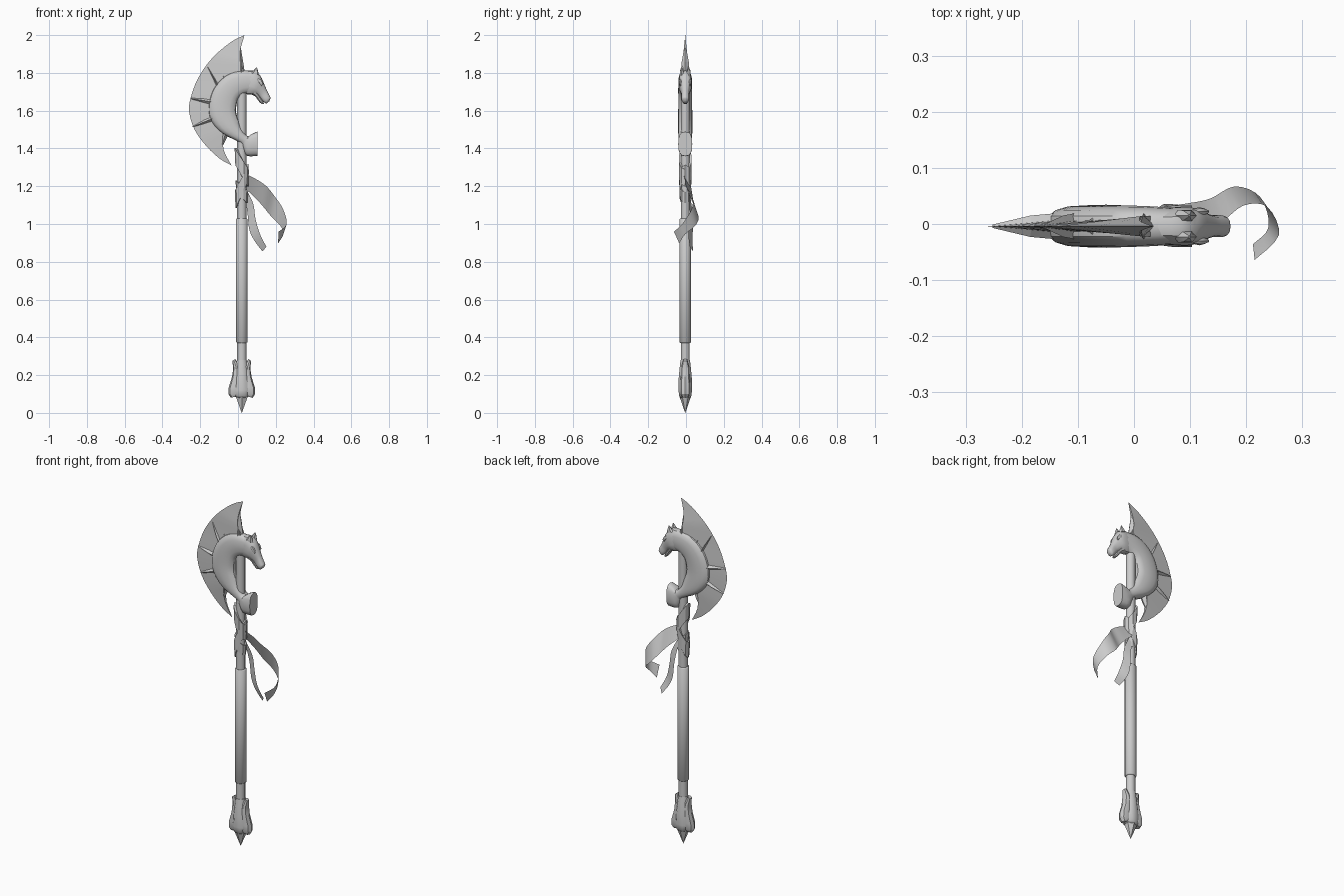
import bpy, bmesh, math
from mathutils import Vector

AX, AY = 0.02, -0.004      # handle axis


def spline(rows, k):
    """Catmull-Rom resampling of rows of equal-length tuples."""
    out = []
    for i in range(len(rows) - 1):
        p0, p1, p2, p3 = (rows[max(i - 1, 0)], rows[i], rows[i + 1], rows[min(i + 2, len(rows) - 1)])
        for j in range(k):
            t = j / k
            out.append(tuple(0.5 * (2 * b + (c - a) * t + (2 * a - 5 * b + 4 * c - d) * t * t
                                    + (3 * b - a - 3 * c + d) * t ** 3)
                             for a, b, c, d in zip(p0, p1, p2, p3)))
    return out + [tuple(rows[-1])]


def make(name, verts, faces, angle=35, closed=True):
    me = bpy.data.meshes.new(name)
    me.from_pydata([tuple(v) for v in verts], [], faces)
    bm = bmesh.new()
    bm.from_mesh(me)
    bmesh.ops.remove_doubles(bm, verts=bm.verts, dist=1e-5)
    if closed:
        bmesh.ops.recalc_face_normals(bm, faces=bm.faces)
    bm.to_mesh(me)
    bm.free()
    ob = bpy.data.objects.new(name, me)
    bpy.context.collection.objects.link(ob)
    bpy.ops.object.select_all(action='DESELECT')
    ob.select_set(True)
    bpy.context.view_layer.objects.active = ob
    if angle:
        bpy.ops.object.shade_smooth_by_angle(angle=math.radians(angle))
    return ob


def skin(name, rings, angle=35, loop=False):
    """Join rings of equal vertex count; cap the ends unless looped."""
    n, m = len(rings[0]), len(rings)
    verts = [v for r in rings for v in r]
    faces = [(i % m * n + j, i % m * n + (j + 1) % n, (i + 1) % m * n + (j + 1) % n, (i + 1) % m * n + j)
             for i in range(m if loop else m - 1) for j in range(n)]
    if not loop:
        faces += [tuple(range(n)), tuple(range((m - 1) * n, m * n))]
    return make(name, verts, faces, angle)


def loft(name, rows, n=16, k=3, power=0.8, y=AY, angle=35):
    """Rows: outer x, outer z, inner x, inner z, half thickness in y."""
    f = lambda v: math.copysign(abs(v) ** power, v)
    rings = []
    for ox, oz, ix, iz, h in spline(rows, k):
        ring = []
        for j in range(n):
            a = 2 * math.pi * j / n
            c, s = f(math.cos(a)), f(math.sin(a))
            ring.append(((ox + ix) / 2 + c * (ox - ix) / 2, y + s * h, (oz + iz) / 2 + c * (oz - iz) / 2))
        rings.append(ring)
    return skin(name, rings, angle)


def turned(name, profile, n=8, angle=50):
    """Rows: z, x radius, y radius around the handle axis."""
    rings = [[(AX + rx * math.cos(2 * math.pi * (j + .5) / n), AY + ry * math.sin(2 * math.pi * (j + .5) / n), z)
              for j in range(n)] for z, rx, ry in profile]
    return skin(name, rings, angle)


def ribbon(name, top, bottom):
    a, b = spline(top, 4), spline(bottom, 4)
    m = len(a)
    mid = [tuple((p + q) / 2 for p, q in zip(u, v)) for u, v in zip(a, b)]
    faces = [(r * m + i, r * m + i + 1, (r + 1) * m + i + 1, (r + 1) * m + i)
             for r in range(2) for i in range(m - 1)]
    return make(name, a + mid + b, faces, 60, closed=False)


# Shaft and grip
turned("shaft", [(.15, .025, .024), (1.76, .025, .024)], 12)
turned("grip", [(.37, .026, .026), (.375, .032, .03), (1.025, .032, .03), (1.03, .026, .026)], 10)

# Pommel: core, side flanges, end spike
turned("pommel_core", [(.28, .028, .027), (.24, .034, .032), (.18, .042, .038), (.12, .05, .038),
                       (.09, .045, .036), (.08, .03, .026)])
for side, s in (("left", -1), ("right", 1)):
    loft("pommel_flange_" + side, [(AX + s * a, b, AX + s * c, d, h) for a, b, c, d, h in (
        (.05, .275, .034, .285, .012), (.045, .235, .015, .25, .022), (.052, .19, .0, .19, .024),
        (.07, .132, .0, .14, .026), (.071, .10, .0, .10, .026), (.058, .08, .0, .095, .018))],
        n=8, k=1, angle=30)
turned("end_spike", [(.10, .04, .034), (.085, .036, .03), (0, .0005, .0005)], 6, 20)

# Crescent blade: sharp outer edge, thicker inner edge
outer = spline([(.035, 2.0), (-.035, 1.965), (-.135, 1.88), (-.21, 1.775), (-.25, 1.67), (-.259, 1.595),
                (-.23, 1.50), (-.17, 1.415), (-.098, 1.347), (-.034, 1.31)], 3)
inner = spline([(.035, 2.0), (.012, 1.92), (.012, 1.86), (.03, 1.78), (-.04, 1.70), (-.06, 1.62),
                (-.06, 1.55), (-.08, 1.48), (-.075, 1.39), (-.034, 1.31)], 3)
rings = []
for i, ((a, b), (c, d)) in enumerate(zip(outer, inner)):
    w = .018 * min(1, math.hypot(a - c, b - d) / .14)
    rings.append([(a, AY, b), (c, AY + w, d), (c, AY - w, d)])
skin("blade", rings, 30)

# Rays running from the mane over the blade: tip, base, base half width
for i, (tx, tz, bx, bz, w) in enumerate([(.012, 1.94, .018, 1.79, .02), (-.09, 1.80, -.05, 1.74, .015),
                                         (-.16, 1.83, -.10, 1.72, .012), (-.252, 1.665, -.13, 1.645, .024),
                                         (-.24, 1.515, -.12, 1.565, .024), (-.09, 1.40, -.06, 1.50, .02)]):
    t, b = Vector((tx, AY, tz)), Vector((bx, AY, bz))
    d = (t - b).normalized()
    p, q = Vector((d.z, 0, -d.x)), Vector((0, 1, 0))
    sect = lambda c, u, v: [c + p * u, c + q * v, c - p * u, c - q * v]
    skin("blade_ray_%d" % (i + 1), [sect(b, w, .024), sect(b.lerp(t, .45), w * .6, .019),
                                   sect(t, .002, .003)], 0)

# Horse figure: curved neck ending in a flat foot
loft("horse_neck", [(.085, 1.805, .075, 1.695, .032), (.01, 1.812, .034, 1.688, .036),
                    (-.066, 1.786, .003, 1.664, .037), (-.128, 1.72, -.008, 1.63, .037),
                    (-.156, 1.63, -.01, 1.59, .037), (-.145, 1.55, .003, 1.55, .038),
                    (-.087, 1.482, .02, 1.505, .038), (.012, 1.43, .05, 1.465, .034),
                    (.024, 1.405, .07, 1.475, .034), (.045, 1.362, .098, 1.488, .037),
                    (.103, 1.36, .104, 1.488, .037)], power=.75)
# Head, lower jaw, ears and brows
loft("horse_head", [(.03, 1.81, .04, 1.69, .03), (.085, 1.812, .055, 1.685, .034),
                    (.118, 1.785, .075, 1.685, .034), (.137, 1.745, .10, 1.68, .026),
                    (.152, 1.71, .116, 1.667, .020), (.167, 1.68, .132, 1.65, .020),
                    (.172, 1.668, .146, 1.639, .017), (.166, 1.65, .152, 1.639, .008)], n=14)
loft("horse_lower_jaw", [(.11, 1.70, .06, 1.69, .026), (.118, 1.678, .09, 1.676, .018),
                         (.132, 1.652, .108, 1.652, .013), (.138, 1.637, .126, 1.634, .008)], n=10)
for side, s in (("left", 1), ("right", -1)):
    loft("ear_" + side, [(.07, 1.80, .112, 1.785, .011), (.082, 1.812, .108, 1.803, .010),
                         (.097, 1.83, .100, 1.828, .002)], n=6, k=2, y=AY + s * .019)
    loft("brow_" + side, [(.10, 1.772, .10, 1.762, .003), (.122, 1.765, .112, 1.745, .008),
                          (.134, 1.742, .126, 1.73, .003)], n=8, k=2, y=AY + s * .026)

# Crossed cloth wraps around the shaft: centre z, slope, half height
for i, (zc, slope, hh, r, rr) in enumerate([(1.30, -1.5, .045, .038, .036), (1.2, 1.9, .045, .037, .034),
                                           (1.17, -.9, .03, .033, .03)]):
    rings = []
    for j in range(10):
        a = 2 * math.pi * j / 10
        c, s = math.cos(a), math.sin(a)
        rings.append([(AX + c * k * r, AY + s * k * rr, zc + slope * c * r + h)
                      for k, h in ((1, hh), (.9, -hh), (.6, -hh), (.6, hh))])
    skin("cloth_wrap_%d" % (i + 1), rings, 20, loop=True)

# Flowing ribbons: two edges each
ribbon("long_ribbon",
       [(.03, -.015, 1.27), (.10, -.006, 1.235), (.15, .0, 1.20), (.195, .033, 1.145), (.238, .03, 1.08),
        (.258, -.02, 1.0), (.215, -.064, .96)],
       [(.035, .028, 1.19), (.09, .036, 1.14), (.135, .045, 1.09), (.18, .067, 1.035), (.225, .048, .99),
        (.24, -.005, .945), (.212, -.036, .898)])
ribbon("short_ribbon",
       [(.04, .012, 1.19), (.08, .018, 1.11), (.092, .02, 1.03), (.115, .012, .95), (.15, .02, .88)],
       [(.035, .022, 1.15), (.05, .034, 1.06), (.06, .036, .97), (.088, .034, .91), (.13, .038, .855)])
